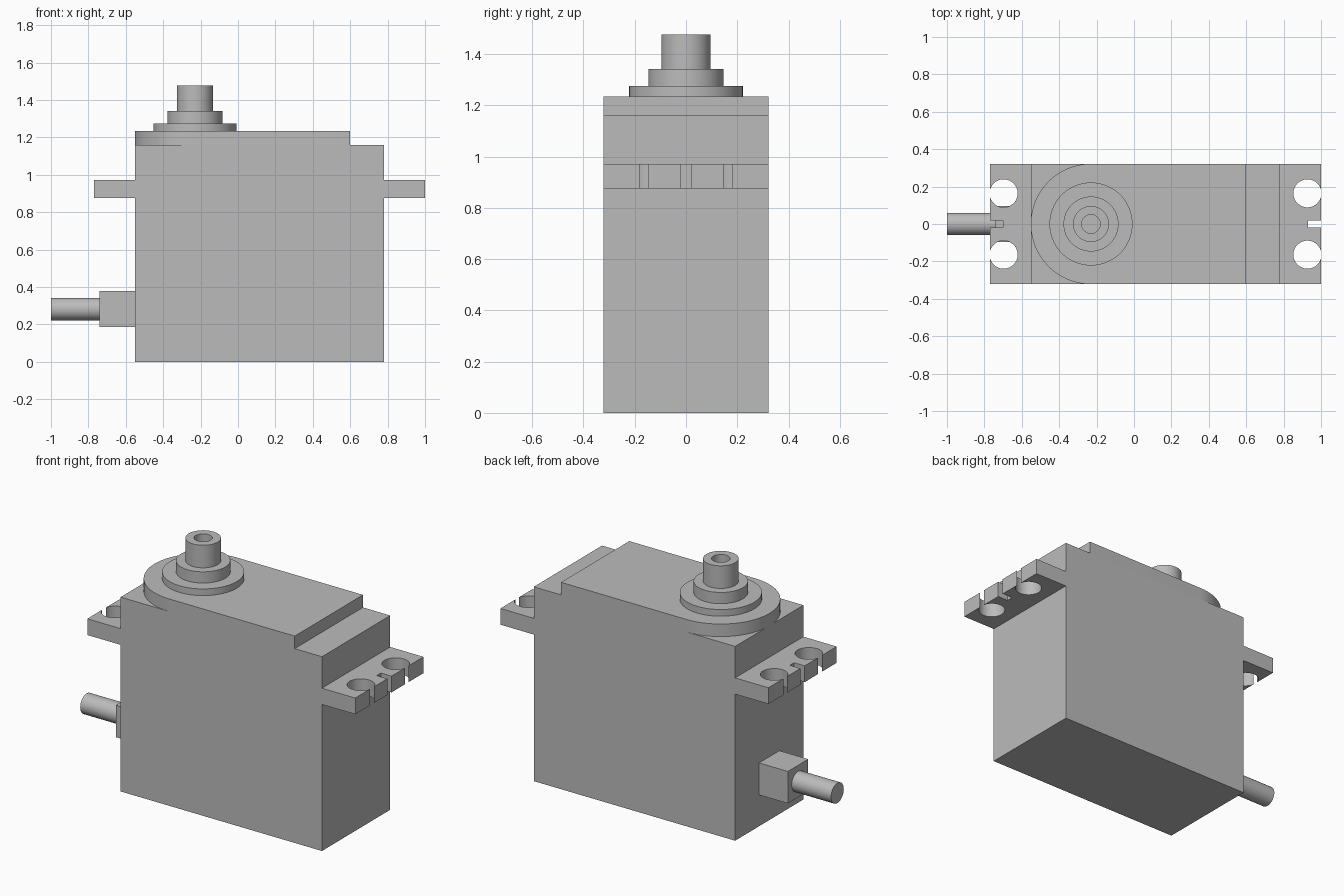
import bpy, bmesh, math
from mathutils import Matrix

cube = bpy.data.objects.get("Cube")
if cube:
    bpy.data.objects.remove(cube, do_unlink=True)

grey = bpy.data.materials.new("mid_grey")
grey.use_nodes = True
colour = (0.5, 0.5, 0.5, 1)
grey.diffuse_color = colour
grey.node_tree.nodes["Principled BSDF"].inputs["Base Color"].default_value = colour

HALF_W = 0.322            # half the case width
LEFT, RIGHT = -0.55, 0.78  # case ends along x
SHAFT_X = -0.23


def finish(name, bm, smooth=False):
    bmesh.ops.recalc_face_normals(bm, faces=bm.faces)
    mesh = bpy.data.meshes.new(name)
    bm.to_mesh(mesh)
    bm.free()
    mesh.materials.append(grey)
    obj = bpy.data.objects.new(name, mesh)
    bpy.context.collection.objects.link(obj)
    if smooth:
        bpy.ops.object.select_all(action="DESELECT")
        obj.select_set(True)
        bpy.context.view_layer.objects.active = obj
        bpy.ops.object.shade_smooth_by_angle(angle=math.radians(30))
    return obj


def prism(name, outline, z0, z1, smooth=False):
    """Extrude a plan outline from z0 up to z1."""
    bm = bmesh.new()
    face = bm.faces.new([bm.verts.new((x, y, z0)) for x, y in outline])
    new = bmesh.ops.extrude_face_region(bm, geom=[face])["geom"]
    for v in new:
        if isinstance(v, bmesh.types.BMVert):
            v.co.z = z1
    return finish(name, bm, smooth)


def box(name, x0, x1, y, z0, z1):
    return prism(name, [(x0, -y), (x1, -y), (x1, y), (x0, y)], z0, z1)


def arc(cx, cy, r, a0, a1, n):
    return [(cx + r * math.cos(a0 + (a1 - a0) * i / n),
             cy + r * math.sin(a0 + (a1 - a0) * i / n)) for i in range(n + 1)]


# Case and raised lid with one round end
box("case", LEFT, RIGHT, HALF_W, 0, 1.16)
lid = [(0.6, -HALF_W), (0.6, HALF_W)]
lid += arc(SHAFT_X, 0, HALF_W, math.pi / 2, 1.5 * math.pi, 40)
prism("lid", lid, 1.16, 1.235, True)


# Mounting ears: round holes open to the tip, with a square slot between
def ear(name, root, side):
    length, hole_r, gap = 0.22, 0.075, 0.0175
    centre = length - math.sqrt(hole_r ** 2 - gap ** 2)
    a = math.asin(gap / hole_r)
    pts = [(0, -HALF_W), (length, -HALF_W)]
    pts += arc(centre, -0.164, hole_r, -a, a - 2 * math.pi, 40)
    pts += [(length, -0.02), (0.15, -0.02), (0.15, 0.02), (length, 0.02)]
    pts += arc(centre, 0.164, hole_r, -a, a - 2 * math.pi, 40)
    pts += [(length, HALF_W), (0, HALF_W)]
    prism(name, [(root + side * u, v) for u, v in pts], 0.875, 0.972, True)


ear("left_ear", RIGHT, 1)
ear("right_ear", LEFT, -1)

# Stepped output shaft with a blind bore, turned around its axis
profile = [(0, 1.235), (0.222, 1.235), (0.222, 1.275), (0.147, 1.275), (0.147, 1.342),
           (0.096, 1.342), (0.096, 1.477), (0.05, 1.477), (0.05, 1.3), (0, 1.3)]
bm = bmesh.new()
verts = [bm.verts.new((SHAFT_X + r, 0, z)) for r, z in profile]
edges = [bm.edges.new(pair) for pair in zip(verts, verts[1:])]
bmesh.ops.spin(bm, geom=verts + edges, cent=(SHAFT_X, 0, 0), axis=(0, 0, 1),
               angle=2 * math.pi, steps=64, use_merge=True)
bmesh.ops.remove_doubles(bm, verts=bm.verts, dist=0.0001)
finish("output_shaft", bm, True)

# Cable and its strain relief block
box("cable_block", -0.74, LEFT, 0.096, 0.187, 0.378)
bm = bmesh.new()
bmesh.ops.create_cone(bm, cap_ends=True, segments=40, radius1=0.06, radius2=0.06, depth=0.26,
                      matrix=Matrix.Translation((-0.87, 0, 0.282)) @ Matrix.Rotation(math.pi / 2, 4, "Y"))
finish("cable", bm, True)
